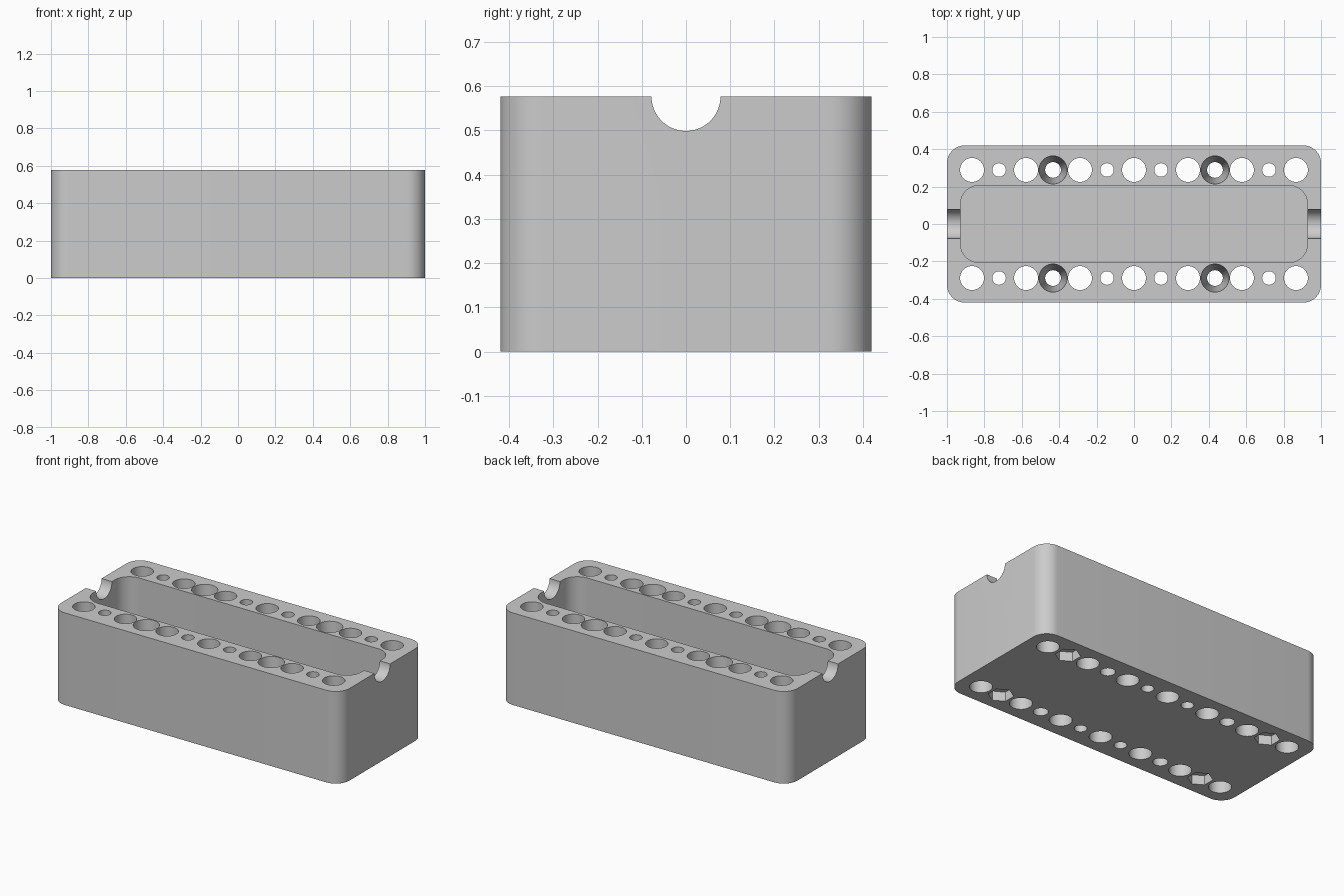
import bpy, bmesh, math
from mathutils import Matrix

H = 0.577        # block height
PITCH = 0.1443   # spacing of neighbouring holes
ROW = 0.289      # distance of each hole row from the centre line

old = bpy.data.objects.get("Cube")
if old:
    bpy.data.objects.remove(old, do_unlink=True)

grey = bpy.data.materials.new("plain_grey")
grey.use_nodes = True
color = (0.6, 0.6, 0.6, 1)
grey.diffuse_color = color
grey.node_tree.nodes["Principled BSDF"].inputs["Base Color"].default_value = color


def to_object(name, bm):
    bmesh.ops.recalc_face_normals(bm, faces=bm.faces)
    mesh = bpy.data.meshes.new(name)
    bm.to_mesh(mesh)
    bm.free()
    mesh.materials.append(grey)
    obj = bpy.data.objects.new(name, mesh)
    bpy.context.collection.objects.link(obj)
    return obj


def rounded_prism(bm, hx, hy, radius, z0, z1, steps=12):
    """Upright box with rounded vertical corners."""
    ring = []
    for i, (sx, sy) in enumerate([(1, 1), (-1, 1), (-1, -1), (1, -1)]):
        for k in range(steps + 1):
            a = (i + k / steps) * math.pi / 2
            ring.append(bm.verts.new((sx * (hx - radius) + radius * math.cos(a),
                                      sy * (hy - radius) + radius * math.sin(a), z0)))
    base = bm.faces.new(ring)
    top = bmesh.ops.extrude_face_region(bm, geom=[base])["geom"]
    for v in top:
        if isinstance(v, bmesh.types.BMVert):
            v.co.z = z1


def post(bm, x, y, z0, z1, r0, r1, sides=40):
    """Upright cylinder or cone between two heights."""
    bmesh.ops.create_cone(bm, cap_ends=True, segments=sides, radius1=r0, radius2=r1,
                          depth=z1 - z0, matrix=Matrix.Translation((x, y, (z0 + z1) / 2)))


# Main block
bm = bmesh.new()
rounded_prism(bm, 1.0, 0.42, 0.095, 0, H)
block = to_object("holder_block", bm)

# Central cavity and both rows of through holes
bm = bmesh.new()
rounded_prism(bm, 0.928, 0.206, 0.1, 0.072, H + 0.1)
for y in (-ROW, ROW):
    for i in range(-6, 7):
        x = i * PITCH
        if i % 2 == 0:
            post(bm, x, y, -0.1, H + 0.1, 0.064, 0.064)
        elif abs(i) == 3:
            slope = (0.075 - 0.042) / H
            post(bm, x, y, -0.1, H + 0.1, 0.042 - 0.1 * slope, 0.075 + 0.1 * slope)
        else:
            post(bm, x, y, -0.1, H + 0.1, 0.036, 0.036)
holes = to_object("hole_cutter", bm)

# Cable notches at the ends and hexagonal nut pockets underneath
bm = bmesh.new()
for sx in (-1, 1):
    bmesh.ops.create_cone(bm, cap_ends=True, segments=64, radius1=0.078, radius2=0.078, depth=0.4,
                          matrix=Matrix.Translation((sx * 1.0, 0, H)) @ Matrix.Rotation(math.pi / 2, 4, "Y"))
    for y in (-ROW, ROW):
        post(bm, sx * 5 * PITCH, y, -0.1, 0.058, 0.072, 0.072, sides=6)
notches = to_object("notch_cutter", bm)

# Cut the block and discard the cutters
bpy.context.view_layer.objects.active = block
block.select_set(True)
for cutter in (holes, notches):
    cutter.hide_render = True
    cut = block.modifiers.new(cutter.name, "BOOLEAN")
    cut.operation = "DIFFERENCE"
    cut.solver = "EXACT"
    cut.object = cutter
    bpy.ops.object.modifier_apply(modifier=cut.name)
    bpy.data.objects.remove(cutter, do_unlink=True)

bpy.ops.object.shade_smooth_by_angle(angle=math.radians(30))
